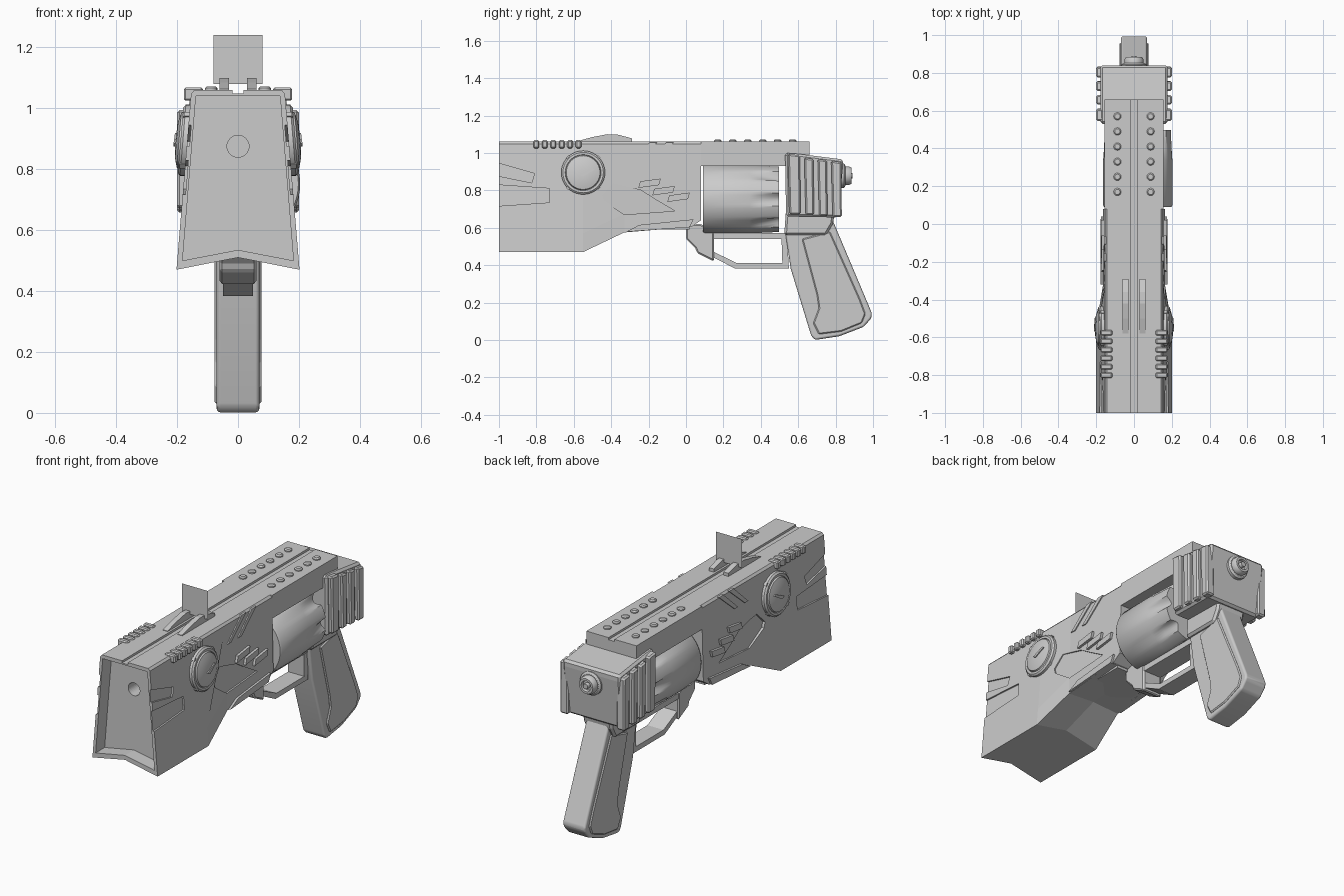
import bpy, bmesh, math

if "Cube" in bpy.data.objects:
    bpy.data.objects.remove(bpy.data.objects["Cube"])

SMOOTH = []


def build(name, solids, mirror=False, bevel=0, seg=1, smooth=False, cutter=False):
    """Each solid is a list of equal-length rings, bridged and capped."""
    bm = bmesh.new()
    for rings in solids:
        vs = [[bm.verts.new(p) for p in r] for r in rings]
        n = len(vs[0])
        for a, b in zip(vs, vs[1:]):
            for i in range(n):
                j = (i + 1) % n
                bm.faces.new((a[i], a[j], b[j], b[i]))
        bm.faces.new(vs[0][::-1])
        bm.faces.new(vs[-1])
    bmesh.ops.recalc_face_normals(bm, faces=bm.faces)
    me = bpy.data.meshes.new(name)
    bm.to_mesh(me)
    bm.free()
    ob = bpy.data.objects.new(name, me)
    bpy.context.collection.objects.link(ob)
    if bevel:
        m = ob.modifiers.new("bevel", "BEVEL")
        m.width, m.segments, m.limit_method = bevel, seg, "ANGLE"
        m.angle_limit = math.radians(25)
        if seg > 1:
            m.harden_normals = True
            me.shade_smooth()
    if mirror:
        m = ob.modifiers.new("mirror", "MIRROR")
        m.use_mirror_merge = False
    if smooth:
        SMOOTH.append(ob)
    if cutter:
        ob.hide_render = True
        ob.display_type = "WIRE"
    return ob


def cut(ob, cutter):
    m = ob.modifiers.new("cut", "BOOLEAN")
    m.operation, m.solver, m.object = "DIFFERENCE", "EXACT", cutter


def side(y, z):
    """Half width of the body at a point on its flank."""
    t = min(1, max(0, (y + 0.55) / 0.22))
    return 0.153 + (1.06 - z) * (0.083 * (1 - t) + 0.025 * t)


def prism(pts, x0, x1):
    return [[(x, y, z) for y, z in pts] for x in (x0, x1)]


def flank(pts, o0, o1):
    """Prism that follows the sloping side of the body."""
    return [[(side(y, z) + o, y, z) for y, z in pts] for o in (o0, o1)]


def box(x0, x1, y0, y1, z0, z1):
    return prism([(y0, z0), (y1, z0), (y1, z1), (y0, z1)], x0, x1)


def circle(r, n=32):
    return [(r * math.cos(2 * math.pi * i / n), r * math.sin(2 * math.pi * i / n)) for i in range(n)]


def lathe_y(prof, cx, cz, n=32):
    return [[(cx + a, y, cz + b) for a, b in circle(r, n)] for r, y in prof]


# Main body: loft of cross-sections from muzzle to cylinder window
def section(y, zb, zc):
    half = [(0.143, 1.06), (side(y, 1.048), 1.048), (side(y, zb + .1), zb + .1), (side(y, zb), zb)]
    return ([(x, y, z) for x, z in half] + [(0, y, zc)] + [(-x, y, z) for x, z in half[::-1]])


body = build("body", [[section(-1, .47, .51), section(-.55, .47, .51),
                       section(-.33, .575, .585), section(0.03, .605, .605), section(0.08, .64, .64)]])

# Top rail bridging the cylinder
rail = build("top_rail", [box(-.155, .155, .08, .66, .93, 1.06)])

# Cutters: muzzle recess, bore, flank recesses, top groove
mouth = [(.138, 1.04), (.182, .5), (0, .535), (-.182, .5), (-.138, 1.04)]
cut(body, build("mouth_cutter", [[[(x, y, z) for x, z in mouth] for y in (-1.05, -.92)]], cutter=True))
cut(body, build("bore_cutter", [lathe_y([(.036, -.95), (.036, -.5)], 0, .875)], cutter=True))
recesses = [
    [(-1.02, .95), (-.81, .89), (-.825, .84), (-1.02, .88)],
    [(-1.02, .83), (-.73, .81), (-.73, .735), (-1.02, .715)],
    [(-.45, .775), (-.39, .84), (-.24, .8), (-.17, .755), (-.06, .69), (-.33, .67), (-.44, .745)],
]
cut(body, build("flank_cutter", [flank(p, -.009, .05) for p in recesses], mirror=True, cutter=True))
groove = build("groove_cutter", [box(-.018, .018, -1.1, .8, 1.048, 1.1)], cutter=True)
cut(body, groove)
cut(rail, groove)

# Flank trim: slanted bars, small tabs, lower slab
bars = [flank([(y, .94), (y + .03, .94), (y + .165, 1.055), (y + .125, 1.055)], -.01, .006)
        for y in (-.32, -.23)]
build("slanted_bars", bars, mirror=True)
tabs = [flank([(y, z), (y + .11, z + .015), (y + .12, z + .05), (y + .01, z + .035)], -.01, .014)
        for y, z in ((-.255, .813), (-.18, .773), (-.1, .738))]
build("flank_tabs", tabs, mirror=True)
build("lower_slab", [flank([(-.32, .578), (.02, .603), (.04, .645), (-.25, .615)], -.02, .012)], mirror=True)
build("belly_slab", [box(-.13, .13, -.28, .02, .59, .62)])

# Shoulder ribs near the muzzle
build("shoulder_ribs", [box(.115, .178, y, y + .03, 1.025, 1.068)
                        for y in [-.815 + .045 * i for i in range(6)]], mirror=True, bevel=.006)

# Round dials with pointer
DY, DZ = -.55, .895
dial = [(.117, -.03), (.117, .014), (.108, .022), (.096, .022), (.094, .017),
        (.09, .027), (.06, .035), (.02, .038)]
build("dial", [[[(side(-.55, DZ + b) + o, DY + a, DZ + b) for a, b in circle(r, 40)]
                for r, o in dial]], mirror=True, smooth=True)
build("dial_pointer", [flank([(-.57, .885), (-.55, .875), (-.49, .91), (-.5, .918)], .02, .044)], mirror=True)
build("dial_notches", [flank([(DY + r * math.cos(a + d), DZ + r * math.sin(a + d))
                              for r, d in ((.11, -.08), (.122, -.08), (.122, .08), (.11, .08))], -.01, .018)
                       for a in [math.radians(45 + 90 * i) for i in range(4)]], mirror=True)

# Rail studs
studs = []
for i in range(6):
    y = .17 + .08 * i
    studs.append([[(.088 + a, y + b, z) for a, b in circle(r, 16)]
                  for r, z in ((.02, 1.05), (.02, 1.066), (.014, 1.072))])
build("rail_studs", studs, mirror=True, smooth=True)

# Sight: two humped runners and a thin upright plate
build("sight_runners", [prism([(-.58, 1.05), (-.58, 1.063), (-.5, 1.085), (-.42, 1.1), (-.36, 1.097),
                               (-.29, 1.078), (-.29, 1.05)], .03, .06)], mirror=True)
me = bpy.data.meshes.new("sight_plate")
me.from_pydata([(-.08, -.38, 1.08), (.08, -.38, 1.08), (.08, -.38, 1.24), (-.08, -.38, 1.24)], [], [(0, 1, 2, 3)])
bpy.context.collection.objects.link(bpy.data.objects.new("sight_plate", me))


# Revolving cylinder, fluted toward the rear
def flute_ring(y, r, depth, n=96, flutes=8):
    ring = []
    for i in range(n):
        a = 2 * math.pi * i / n
        q = r - depth * max(0, math.cos(flutes * a)) ** .8
        ring.append((.02 + q * math.cos(a), y, .752 + q * math.sin(a)))
    return ring


build("revolving_cylinder", [[flute_ring(.09, .178, 0), flute_ring(.1, .184, 0), flute_ring(.34, .184, 0),
                              flute_ring(.41, .182, .014), flute_ring(.498, .178, .035)]], smooth=True)

# Rear block with side ribs
build("rear_block", [prism([(.535, .66), (.53, 1.0), (.6, .995), (.84, .965), (.84, .93), (.81, .655)],
                           -.178, .178)], bevel=.012)
ribs = []
for y, w, zt, zb in ((.545, .065, .995, .672), (.632, .05, .975, .668), (.704, .05, .968, .662), (.776, .055, .958, .657)):
    ribs.append(prism([(y, zt), (y + w, zt - .008), (y + w + .002, zb), (y + .008, zb)], .15, .2))
build("rear_ribs", ribs, mirror=True, bevel=.008)
build("rear_frame", [prism([(.525, .56), (.535, .7), (.8, .7), (.785, .62), (.75, .56)], -.09, .09)], bevel=.012)

# Stepped knob on the back
build("rear_knob", [lathe_y([(.065, .81), (.065, .845), (.055, .852), (.05, .852), (.05, .872), (.042, .885),
                             (.03, .885), (.027, .87), (.016, .87), (.014, .89)], 0, .878)], smooth=True)

# Trigger guard and front bracket
build("guard_bracket", [prism([(0, .62), (0, .54), (.05, .49), (.06, .465), (.15, .42), (.15, .575), (.08, .62)],
                              -.06, .06)], bevel=.008)
guard_outer = [(.14, .445), (.26, .383), (.55, .383), (.54, .57)]
guard_inner = [(.14, .475), (.27, .412), (.515, .412), (.51, .57)]
build("trigger_guard", [prism([guard_outer[i], guard_outer[i + 1], guard_inner[i + 1], guard_inner[i]], -.05, .05)
                        for i in range(3)])
build("frame_strap", [box(-.055, .055, .06, .6, .54, .572)])

# Grip with raised side panels
build("grip", [prism([(.53, .58), (.56, .38), (.67, .02), (.69, 0), (.82, .02), (.95, .07), (.99, .115),
                      (.995, .14), (.97, .2), (.78, .65), (.6, .65)], -.07, .07)], bevel=.022, seg=3)
build("grip_panel", [prism([(.62, .54), (.7, .24), (.71, .17), (.68, .09), (.71, .03), (.83, .045),
                            (.94, .09), (.96, .14), (.93, .22), (.77, .58)], .05, .077)],
      mirror=True, bevel=.006)

# Smooth the round parts, keeping hard edges
bpy.ops.object.select_all(action="DESELECT")
for ob in SMOOTH:
    ob.select_set(True)
bpy.context.view_layer.objects.active = SMOOTH[0]
bpy.ops.object.shade_smooth_by_angle(angle=math.radians(35))
